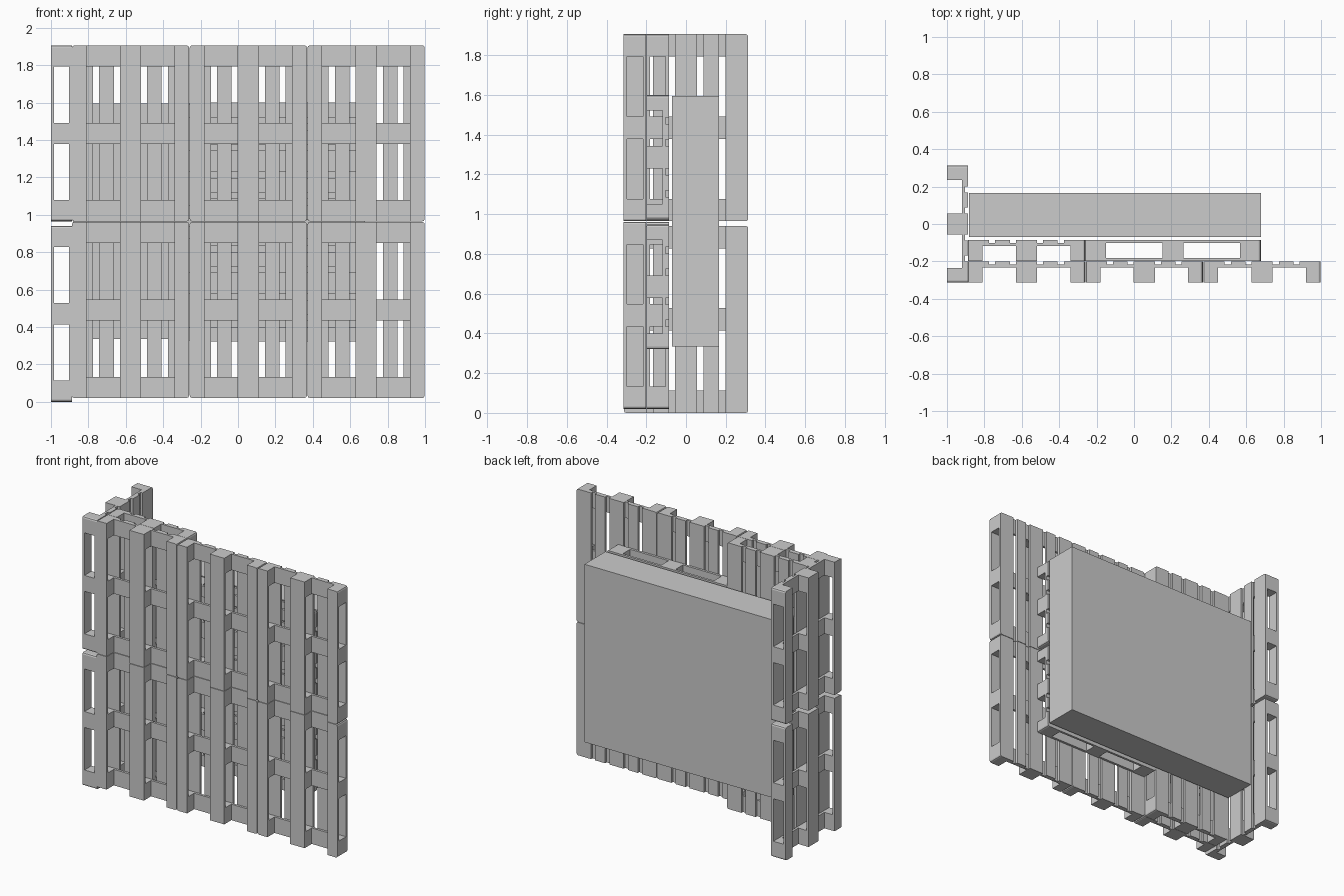
import bpy
import bmesh
from math import pi
from mathutils import Matrix, Vector

if "Cube" in bpy.data.objects:
    bpy.data.objects.remove(bpy.data.objects["Cube"], do_unlink=True)

grey = bpy.data.materials.new("plain_grey")
grey.use_nodes = True
COLOUR = (0.6, 0.6, 0.6, 1)
grey.diffuse_color = COLOUR
grey.node_tree.nodes["Principled BSDF"].inputs["Base Color"].default_value = COLOUR

# Pallet sizes: width along x, thickness along y, length along z
WIDTH, LENGTH, THICK = 0.626, 0.941, 0.113
BOARD = 0.0166
WIDE, NARROW = 0.113, 0.078
BLOCK = THICK - 3 * BOARD


def add_box(bm, low, high):
    low, high = Vector(low), Vector(high)
    size = high - low
    matrix = Matrix.Translation((low + high) / 2) @ Matrix.Diagonal((*size, 1))
    bmesh.ops.create_cube(bm, size=1, matrix=matrix)


def spread(widths, total):
    """Start and end of each board, with equal gaps over the total."""
    gap = (total - sum(widths)) / (len(widths) - 1)
    spans, start = [], -total / 2
    for w in widths:
        spans.append((start, start + w))
        start += w + gap
    return spans


def pallet_mesh():
    bm = bmesh.new()
    runners = spread([NARROW, WIDE, NARROW], WIDTH)
    decks = spread([WIDE, NARROW, WIDE, NARROW, WIDE], WIDTH)
    crosses = spread([WIDE] * 3, LENGTH)
    y0 = -THICK / 2
    y1 = y0 + BOARD
    y2 = y1 + BLOCK
    y3 = y2 + BOARD
    half = LENGTH / 2
    for x0, x1 in runners:
        # long runner with three blocks behind it
        add_box(bm, (x0, y0, -half), (x1, y1, half))
        for z0, z1 in crosses:
            add_box(bm, (x0, y1, z0), (x1, y2, z1))
    for z0, z1 in crosses:
        add_box(bm, (-WIDTH / 2, y2, z0), (WIDTH / 2, y3, z1))
    for x0, x1 in decks:
        add_box(bm, (x0, y3, -half), (x1, -y0, half))

    # trimmed outer corners
    def at_corner(v):
        return (abs(abs(v.co.x) - WIDTH / 2) < 1e-4
                and abs(abs(v.co.z) - half) < 1e-4)

    corners = [e for e in bm.edges
               if all(at_corner(v) for v in e.verts)
               and abs(e.verts[0].co.y - e.verts[1].co.y) > 1e-3
               and (e.verts[0].co - e.verts[1].co).length < THICK]
    bmesh.ops.bevel(bm, geom=corners, offset=0.012, segments=2,
                    profile=0.5, affect='EDGES')
    mesh = bpy.data.meshes.new("pallet")
    bm.to_mesh(mesh)
    bm.free()
    mesh.materials.append(grey)
    return mesh


pallet = pallet_mesh()


def place(name, location, rotation=(0, 0, 0)):
    obj = bpy.data.objects.new(name, pallet)
    obj.location, obj.rotation_euler = location, rotation
    bpy.context.collection.objects.link(obj)


FRONT_Y, REAR_Y = -0.257, -0.142
LEFT_X = -0.575
rows = {"lower": 0.491, "upper": 1.435}

for row, z in rows.items():
    # front wall of upright pallets
    for side, x in (("right", LEFT_X), ("middle", 0.055), ("left", 0.685)):
        place(f"front_pallet_{row}_{side}", (x, FRONT_Y, z))
    # upright pallets behind the wall
    place(f"rear_upright_pallet_{row}", (LEFT_X, REAR_Y, z))

# pallets lying on their long edge behind the wall
for row, z in (("lower", 0.634), ("upper", 1.286)):
    place(f"rear_sideways_pallet_{row}", (0.208, REAR_Y, z), (0, pi / 2, 0))

# end wall
for row, z in (("lower", LENGTH / 2), ("upper", rows["upper"])):
    place(f"end_pallet_{row}", (THICK / 2 - 1, 0, z), (0, 0, -pi / 2))

# solid slab at the back
bm = bmesh.new()
add_box(bm, (-0.883, -0.07, 0.335), (0.68, 0.165, 1.595))
mesh = bpy.data.meshes.new("back_slab")
bm.to_mesh(mesh)
bm.free()
mesh.materials.append(grey)
bpy.context.collection.objects.link(bpy.data.objects.new("back_slab", mesh))
